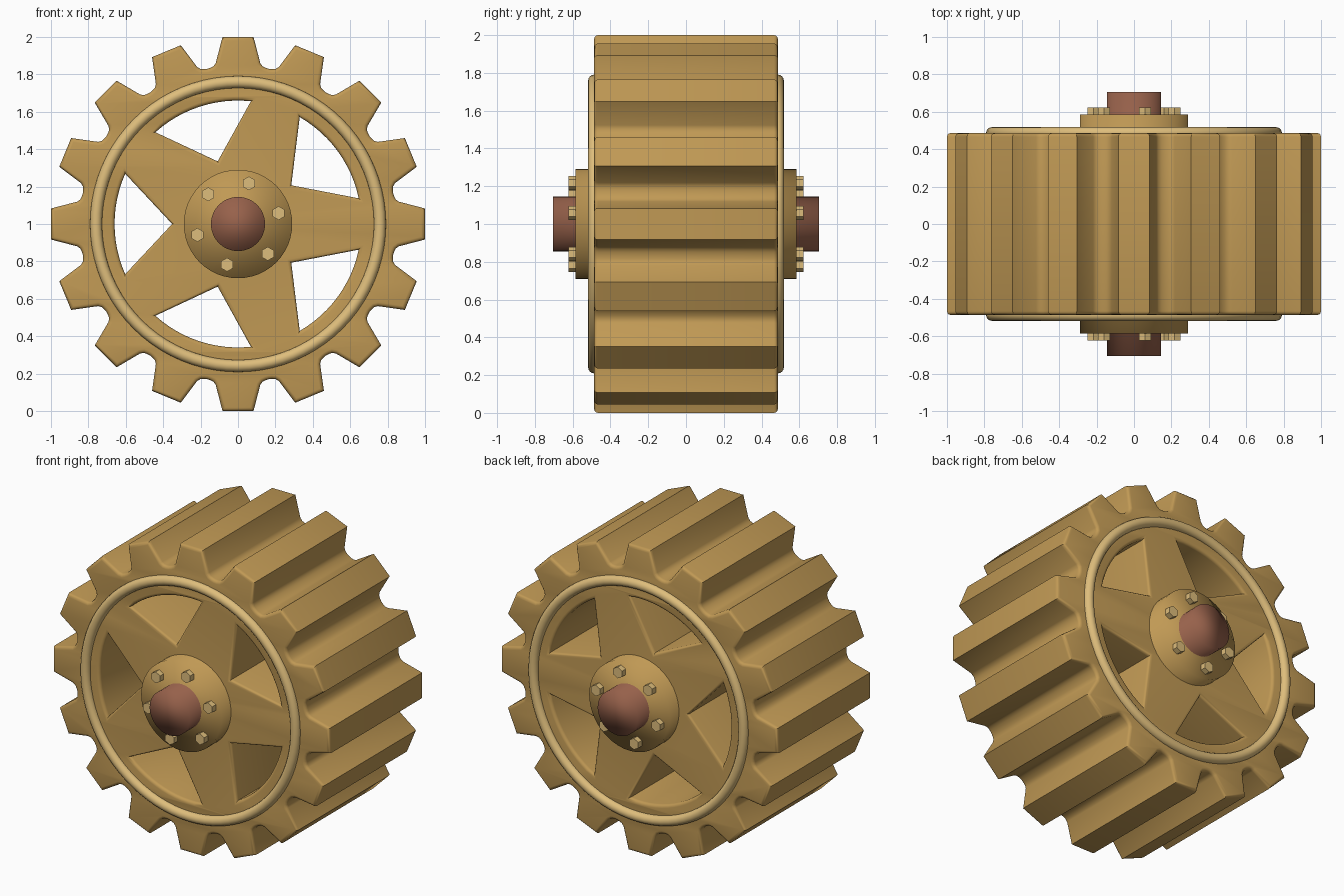
import bpy, bmesh
from math import sin, cos, radians, pi

if "Cube" in bpy.data.objects:
    bpy.data.objects.remove(bpy.data.objects["Cube"])

CENTRE_Z = 1.0
TEETH, WINDOWS, BOLTS = 16, 5, 6


def material(name, rgb):
    m = bpy.data.materials.new(name)
    m.diffuse_color = (*rgb, 1)
    m.use_nodes = True
    m.node_tree.nodes["Principled BSDF"].inputs["Base Color"].default_value = m.diffuse_color
    return m


BRASS = material("brass", (0.53, 0.32, 0.09))
PALE = material("pale_brass", (0.73, 0.51, 0.20))
COPPER = material("copper", (0.31, 0.12, 0.07))


def polar(r, deg):
    return (r * cos(radians(deg)), r * sin(radians(deg)))


def finish(ob, name, mat, angle=None):
    ob.name = name
    ob.data.name = name
    ob.data.materials.clear()
    ob.data.materials.append(mat)
    bpy.ops.object.select_all(action='DESELECT')
    ob.select_set(True)
    bpy.context.view_layer.objects.active = ob
    if angle is None:
        bpy.ops.object.shade_smooth()
    elif angle > 0:
        bpy.ops.object.shade_smooth_by_angle(angle=radians(angle))
    return ob


def cylinder(name, r, y0, y1, mat, sides, x=0, z=0, angle=None):
    bpy.ops.mesh.primitive_cylinder_add(
        vertices=sides, radius=r, depth=abs(y1 - y0),
        location=(x, (y0 + y1) / 2, CENTRE_Z + z), rotation=(pi / 2, 0, 0))
    return finish(bpy.context.object, name, mat, angle)


# Toothed outline: flat-tipped teeth with rounded valleys
outline = []
for i in range(TEETH):
    a = i * 360 / TEETH
    tooth = [polar(0.848, -10.1), polar(0.853, -8.9), polar(0.868, -7.9),
             (1.0, -0.083), (1.0, 0.083),
             polar(0.868, 7.9), polar(0.853, 8.9), polar(0.848, 10.1),
             polar(0.846, 11.25)]
    c, s = cos(radians(a)), sin(radians(a))
    outline += [(x * c - y * s, x * s + y * c) for x, y in tooth]

# Window outlines: pointed at the hub, arced along the rim
loops = [outline]
for i in range(WINDOWS):
    a = 36 + i * 360 / WINDOWS
    loops.append([polar(0.352, a)] + [polar(0.66, a - 24 + 48 * k / 12) for k in range(13)])

# Gear body: filled outline with holes, extruded and edge-bevelled
curve = bpy.data.curves.new("gear_profile", 'CURVE')
curve.dimensions = '2D'
curve.fill_mode = 'BOTH'
curve.extrude = 0.466
curve.bevel_depth = 0.02
curve.bevel_resolution = 2
curve.offset = -0.02
for pts in loops:
    sp = curve.splines.new('POLY')
    sp.points.add(len(pts) - 1)
    for p, (x, y) in zip(sp.points, pts):
        p.co = (x, y, 0, 1)
    sp.use_cyclic_u = True
helper = bpy.data.objects.new("gear_profile", curve)
bpy.context.collection.objects.link(helper)
bpy.context.view_layer.update()
mesh = bpy.data.meshes.new_from_object(
    helper.evaluated_get(bpy.context.evaluated_depsgraph_get()))
bpy.data.objects.remove(helper)
bm = bmesh.new()
bm.from_mesh(mesh)
bmesh.ops.remove_doubles(bm, verts=bm.verts, dist=0.0003)
bmesh.ops.recalc_face_normals(bm, faces=bm.faces)
bm.to_mesh(mesh)
bm.free()
gear = bpy.data.objects.new("gear_body", mesh)
bpy.context.collection.objects.link(gear)
gear.rotation_euler = (pi / 2, 0, 0)
gear.location = (0, 0, CENTRE_Z)
finish(gear, "gear_body", BRASS, 40)

# Hub and axle run right through
cylinder("hub", 0.29, -0.585, 0.585, BRASS, 48)
cylinder("axle", 0.145, -0.705, 0.705, COPPER, 32)

# Rim rings and hub bolts on both faces
for side, tag in ((-1, "front"), (1, "back")):
    bpy.ops.mesh.primitive_torus_add(
        major_radius=0.759, minor_radius=0.032, major_segments=80, minor_segments=16,
        location=(0, side * 0.486, CENTRE_Z), rotation=(pi / 2, 0, 0))
    finish(bpy.context.object, tag + "_rim_ring", PALE)
    for i in range(BOLTS):
        x, z = polar(0.225, 15 + i * 360 / BOLTS)
        cylinder(f"{tag}_bolt_{i + 1}", 0.037, side * 0.57, side * 0.622, PALE, 6, x, z, 0)
